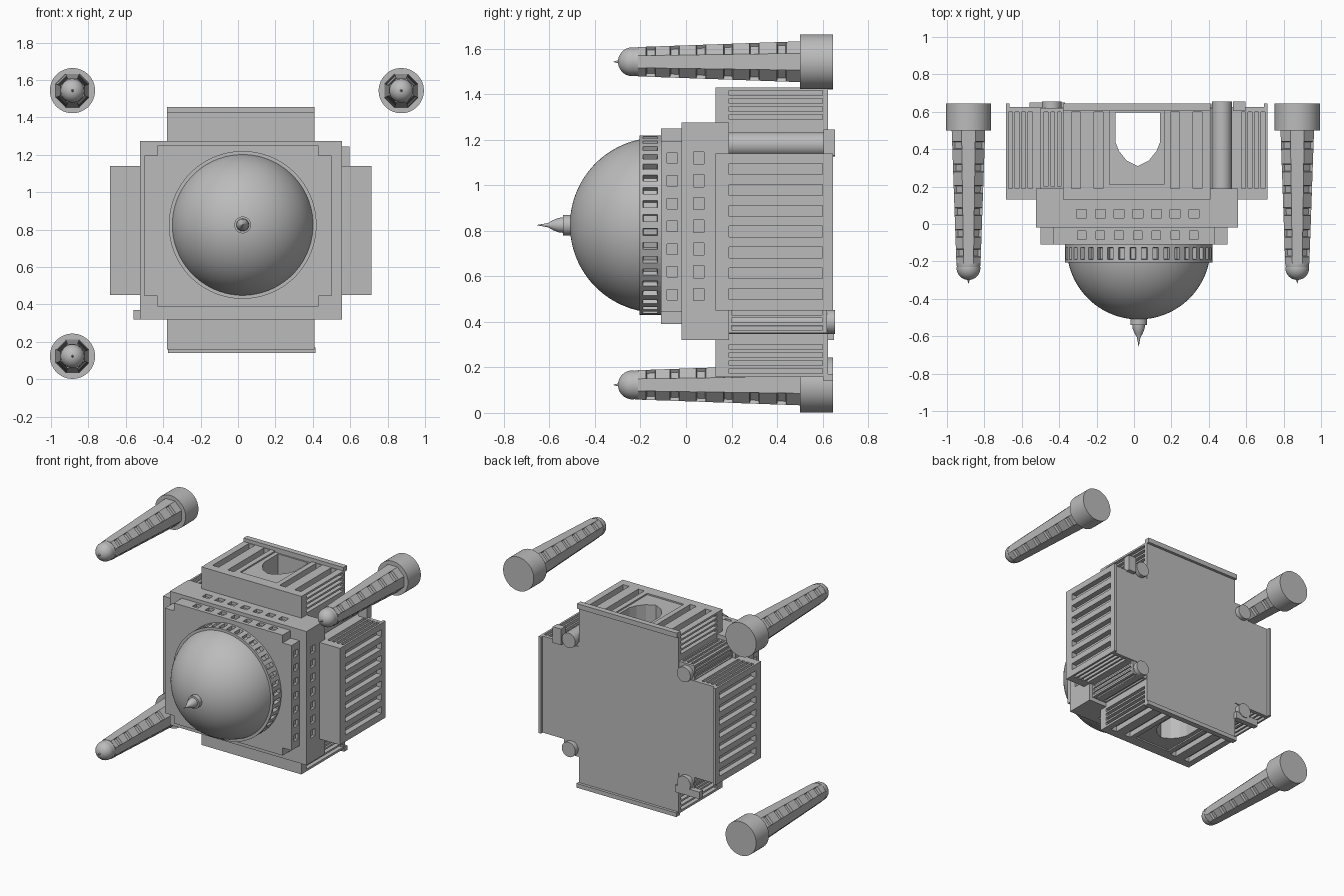
import bpy, bmesh, math
from mathutils import Matrix, Vector

if "Cube" in bpy.data.objects:
    bpy.data.objects.remove(bpy.data.objects["Cube"])

stone = bpy.data.materials.new("grey_stone")
stone.use_nodes = True
GREY = (0.5, 0.5, 0.5, 1)
stone.diffuse_color = GREY
stone.node_tree.nodes["Principled BSDF"].inputs["Base Color"].default_value = GREY


def finish(name, bm, smooth=False):
    bmesh.ops.recalc_face_normals(bm, faces=bm.faces)
    mesh = bpy.data.meshes.new(name)
    bm.to_mesh(mesh)
    bm.free()
    mesh.materials.append(stone)
    ob = bpy.data.objects.new(name, mesh)
    bpy.context.scene.collection.objects.link(ob)
    if smooth:
        bpy.ops.object.select_all(action='DESELECT')
        ob.select_set(True)
        bpy.context.view_layer.objects.active = ob
        bpy.ops.object.shade_smooth_by_angle(angle=math.radians(35))
    return ob


def add_box(bm, lo, hi):
    lo, hi = Vector(lo), Vector(hi)
    m = Matrix.Translation((lo + hi) / 2) @ Matrix.Diagonal((*(hi - lo), 1))
    bmesh.ops.create_cube(bm, size=1, matrix=m)


def boxes(name, *pairs):
    bm = bmesh.new()
    for lo, hi in pairs:
        add_box(bm, lo, hi)
    return finish(name, bm)


def cut(ob, cutter):
    cutter.hide_render = True
    cutter.hide_viewport = True
    cutter.display_type = 'WIRE'
    mod = ob.modifiers.new("cut", 'BOOLEAN')
    mod.operation = 'DIFFERENCE'
    mod.solver = 'EXACT'
    mod.object = cutter


def lathe(name, profile, cx, cz, segs, smooth=True, windows=None):
    """Turn (radius, y) pairs about a y axis; windows = (inset, depth) on odd rows."""
    bm = bmesh.new()
    rings = []
    for r, y in profile:
        angles = [2 * math.pi * (i + 0.5) / segs for i in range(segs)]
        rings.append([bm.verts.new((cx + r * math.cos(a), y, cz + r * math.sin(a))) for a in angles])
    holes = []
    for row, (a, b) in enumerate(zip(rings, rings[1:])):
        for i in range(segs):
            j = (i + 1) % segs
            f = bm.faces.new((a[i], a[j], b[j], b[i]))
            if windows and row % 2 and i % 2 == 0:
                holes.append(f)
    bm.faces.new(rings[0])
    bm.faces.new(rings[-1])
    bmesh.ops.recalc_face_normals(bm, faces=bm.faces)
    if holes:
        bmesh.ops.inset_individual(bm, faces=holes, thickness=windows[0], depth=-windows[1])
    return finish(name, bm, smooth)


def dome_profile(r, y, start, steps):
    """Quarter round bulging to -y, from angle start to the tip."""
    angles = [start + (math.pi / 2 - 0.01 - start) * i / steps for i in range(steps + 1)]
    return [(r * math.cos(a), y - r * math.sin(a)) for a in angles]


CX, CZ = 0.02, 0.8
Y0, Y1 = 0.19, 0.6  # span of the long slots


def rim_boxes(x0, x1, z0, z1, y, w, h, step, n, depth=0.02):
    """Window cutters all round the four sides of a tier."""
    out = []
    for i in range(n):
        o = (i - (n - 1) / 2) * step
        for s in (0, 1):
            x, z = (x0, x1)[s], (z0, z1)[s]
            out.append(((x - depth, y - h, CZ + 0.02 + o - w), (x + depth, y + h, CZ + 0.02 + o + w)))
            out.append(((CX + o - w, y - h, z - depth), (CX + o + w, y + h, z + depth)))
    return out


# Lower and upper tiers with rows of windows
lower = boxes("lower_tier", ((-0.525, -0.02, 0.32), (0.555, Y0, 1.275)))
cut(lower, boxes("lower_window_cutter",
                 *rim_boxes(-0.525, 0.555, 0.32, 1.275, 0.055, 0.027, 0.023, 0.1, 7)))
upper = boxes("upper_tier", ((-0.5, -0.11, 0.39), (0.5, -0.02, 1.25)))
cut(upper, boxes("upper_corner_cutter",
                 *[((x - 0.07, -0.2, z - 0.055), (x + 0.07, 0.1, z + 0.055))
                   for x in (-0.5, 0.5) for z in (0.39, 1.25)]))
cut(upper, boxes("upper_window_cutter",
                 *rim_boxes(-0.5, 0.5, 0.39, 1.25, -0.06, 0.023, 0.023, 0.1, 7)))

# Drum, dome and finial
lathe("drum", [(0.395, -0.11), (0.395, -0.125), (0.395, -0.19), (0.395, -0.205)],
      0.025, 0.825, 80, False, (0.004, 0.025))
lathe("dome", dome_profile(0.385, -0.125, 0.18, 24), 0.025, 0.825, 64)
lathe("finial", [(0.045, -0.49), (0.045, -0.54), (0.034, -0.541), (0.032, -0.56), (0.022, -0.585),
                 (0.01, -0.605), (0.005, -0.63), (0.001, -0.655)], 0.025, 0.825, 24)


# Arched passage running through the body
def arch_cutter():
    bm = bmesh.new()
    half = [(0.12, 0.595), (0.12, 0.44), (0.1, 0.39), (0.06, 0.34), (0, 0.31)]
    pts = half + [(-x, y) for x, y in reversed(half[:-1])]
    face = bm.faces.new([bm.verts.new((CX + x, y, 0)) for x, y in pts])
    ext = bmesh.ops.extrude_face_region(bm, geom=[face])
    bmesh.ops.translate(bm, vec=(0, 0, 2),
                        verts=[v for v in ext["geom"] if isinstance(v, bmesh.types.BMVert)])
    return finish("arch_cutter", bm)


arch = arch_cutter()

# Tall hall: upper and lower wings with broad slots, an arch panel and narrow end slots
X0, X1, Z0, Z1 = -0.38, 0.41, 0.158, 1.43
tall = boxes("tall_hall", ((X0, 0.13, Z0), (X1, 0.625, Z1)))
slots = []
for z in (Z0, Z1):
    for x in (-0.31, -0.19, 0.22, 0.34):
        slots.append(((x - 0.024, Y0, z - 0.04), (x + 0.024, Y1, z + 0.04)))
    slots.append(((-0.13, 0.21, z - 0.01), (0.16, 0.61, z + 0.01)))
for x in (X0, X1):
    for i in range(4):
        for z in (0.185 + 0.035 * i, 1.3 + 0.035 * i):
            slots.append(((x - 0.03, Y0, z - 0.011), (x + 0.03, Y1, z + 0.011)))
cut(tall, boxes("tall_slot_cutter", *slots))
cut(tall, arch)

# Wide hall: side wings with seven broad slots and narrow end slots
X0, X1, Z0, Z1 = -0.685, 0.715, 0.45, 1.14
wide = boxes("wide_hall", ((X0, 0.13, Z0), (X1, 0.625, Z1)))
slots = []
for x in (X0, X1):
    for i in range(7):
        z = 0.522 + 0.0915 * i
        slots.append(((x - 0.04, Y0, z - 0.024), (x + 0.04, Y1, z + 0.024)))
for z in (Z0, Z1):
    for i in range(4):
        for x in (-0.66 + 0.035 * i, 0.585 + 0.035 * i):
            slots.append(((x - 0.011, Y0, z - 0.03), (x + 0.011, Y1, z + 0.03)))
cut(wide, boxes("wide_slot_cutter", *slots))
cut(wide, arch)

# Rims around the foot of each wing
boxes("wing_rims",
      ((-0.38, 0.605, 1.42), (0.41, 0.645, 1.455)), ((-0.375, 0.605, 0.14), (0.415, 0.645, 0.17)),
      ((-0.685, 0.605, 0.45), (-0.665, 0.645, 1.14)), ((0.695, 0.605, 0.45), (0.715, 0.645, 1.14)))

# Slotted corner walls, round corner columns and foot blocks
for side, xa, xb in (("right", -0.5, -0.37), ("left", 0.4, 0.53)):
    for level, za, zb in (("lower", 0.35, 0.46), ("upper", 1.13, 1.245)):
        outer_x = xa if xa < 0 else xb
        outer_z = za if level == "lower" else zb
        column_x = -0.44 if xa < 0 else 0.47
        column_z = 0.4 if level == "lower" else 1.18
        name = f"{side}_{level}_corner"
        lathe(name + "_column", [(0.053, Y0), (0.053, 0.655)], column_x, column_z, 32)
        if name == "left_upper_corner":
            boxes(name + "_wall", ((xa, Y0, za), (0.46, 0.62, 1.17)))
            continue
        wall = boxes(name + "_wall", ((xa, Y0, za), (xb, 0.62, zb)))
        cutters = []
        for i in range(3):
            x, z = xa + 0.03 + 0.035 * i, za + 0.025 + 0.033 * i
            cutters.append(((x - 0.01, Y0 + 0.01, outer_z - 0.012), (x + 0.01, Y1, outer_z + 0.012)))
            cutters.append(((outer_x - 0.012, Y0 + 0.01, z - 0.01), (outer_x + 0.012, Y1, z + 0.01)))
        cut(wall, boxes(name + "_cutter", *cutters))
boxes("foot_blocks", ((-0.56, 0.61, 0.32), (-0.37, 0.65, 0.37)),
      ((0.53, 0.605, 1.13), (0.595, 0.655, 1.245)))

# Three free-standing towers
rows = [0.5]
for y in (0.42, 0.3, 0.185, 0.066, -0.05, -0.155):
    rows += [y + 0.021, y - 0.021]
rows.append(-0.21)
shaft = [(0.07 + 0.027 * (y + 0.21) / 0.71, y) for y in rows]
for name, x, z in (("right_upper", -0.885, 1.543), ("left_upper", 0.873, 1.543),
                   ("right_lower", -0.885, 0.123)):
    lathe(name + "_tower_base", [(0.121, 0.645), (0.121, 0.5)], x, z, 40)
    lathe(name + "_tower_shaft", shaft, x, z, 8, False, (0.005, 0.018))
    lathe(name + "_tower_gallery", [(0.064, -0.205), (0.064, -0.222), (0.06, -0.235)], x, z, 24)
    lathe(name + "_tower_dome", dome_profile(0.064, -0.235, -0.1, 12), x, z, 32)
    lathe(name + "_tower_spike", [(0.008, -0.293), (0.001, -0.318)], x, z, 12)
